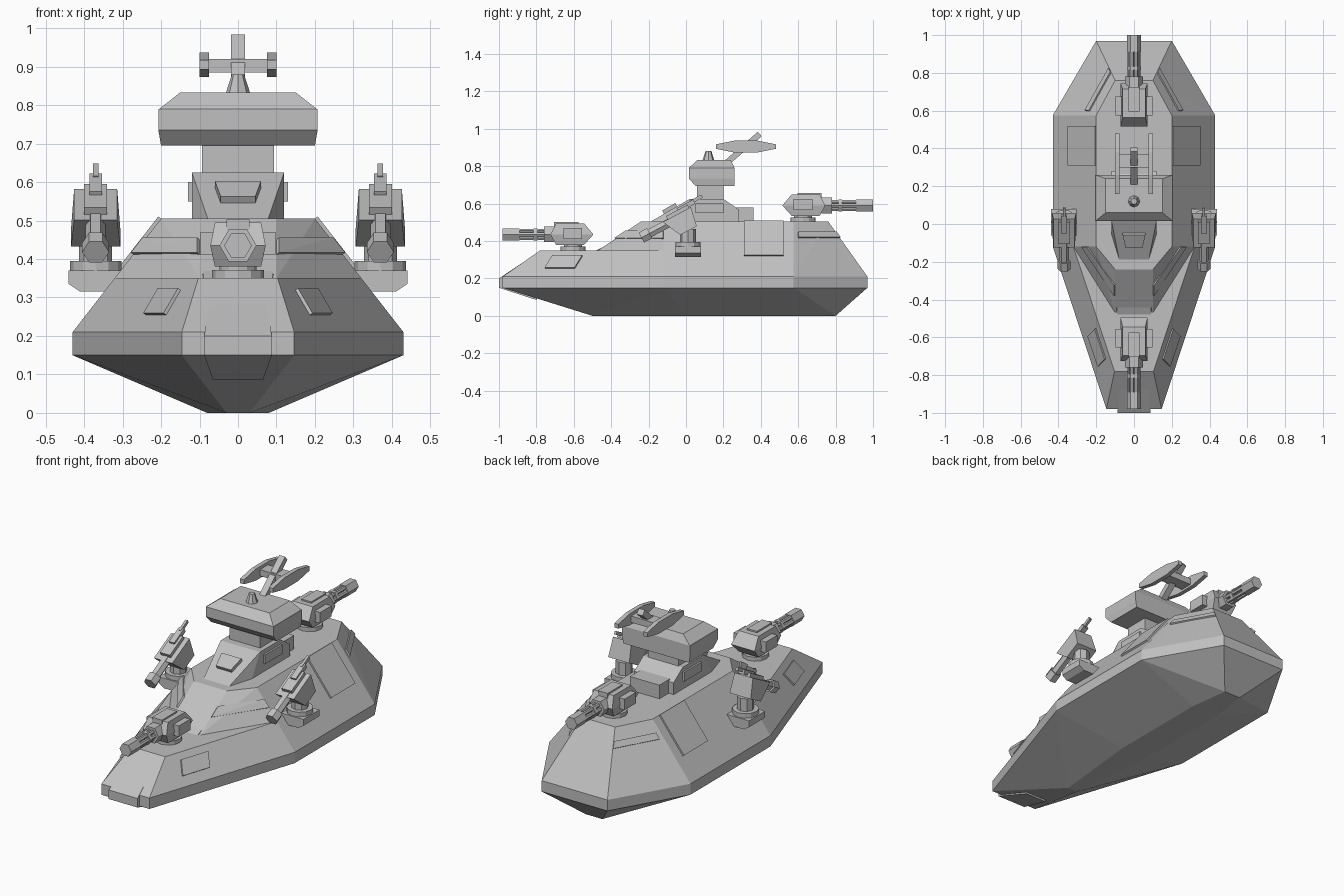
import bpy, bmesh, math
from mathutils import Matrix, Vector

cube = bpy.data.objects.get("Cube")
if cube:
    bpy.data.objects.remove(cube, do_unlink=True)

grey = (.53, .53, .53, 1)
paint = bpy.data.materials.new("hull_grey")
paint.use_nodes = True
paint.diffuse_color = grey
shader = next(node for node in paint.node_tree.nodes if node.type == 'BSDF_PRINCIPLED')
shader.inputs["Base Color"].default_value = grey
in_place = Matrix()
mirror = Matrix.Scale(-1, 4, (1, 0, 0))
sides = (("left", 1), ("right", -1))


def place(x, y, z, angle=0, axis='X'):
    return Matrix.Translation((x, y, z)) @ Matrix.Rotation(angle, 4, axis)


def solid(name, points, matrix=in_place):
    """Flat-faced convex block around the points."""
    bm = bmesh.new()
    for point in points:
        bm.verts.new(matrix @ Vector(point))
    bmesh.ops.remove_doubles(bm, verts=bm.verts[:], dist=.0001)
    bmesh.ops.convex_hull(bm, input=bm.verts[:])
    loose = [vert for vert in bm.verts if not vert.link_faces]
    bmesh.ops.delete(bm, geom=loose, context='VERTS')
    bmesh.ops.dissolve_limit(bm, angle_limit=.03, verts=bm.verts[:], edges=bm.edges[:])
    bmesh.ops.recalc_face_normals(bm, faces=bm.faces[:])
    mesh = bpy.data.meshes.new(name)
    bm.to_mesh(mesh)
    bm.free()
    mesh.materials.append(paint)
    bpy.context.collection.objects.link(bpy.data.objects.new(name, mesh))


def symmetric(name, points, matrix=in_place):
    """Convex block from the points and their mirror images in x."""
    points = [Vector(point) for point in points]
    solid(name, points + [mirror @ point for point in points], matrix)


def block(name, half, front, back, bottom, top, nose=0, tail=0, pinch=0, matrix=in_place):
    """Box whose top is drawn in at the front, back and sides."""
    symmetric(name, [(half, front, bottom), (half, back, bottom),
                     (half - pinch, front + nose, top),
                     (half - pinch, back - tail, top)], matrix)


def drum(name, start, end, radius, tip=None, count=6, matrix=in_place):
    """Round or polygonal bar between two points."""
    start, end = Vector(start), Vector(end)
    turn = (end - start).to_track_quat('Z', 'Y')
    points = []
    for centre, size in ((start, radius), (end, tip or radius)):
        for step in range(count):
            angle = math.tau * step / count
            points.append(centre + turn @ Vector((math.cos(angle), math.sin(angle), 0)) * size)
    solid(name, points, matrix)


def plate(name, corners, thickness=.009):
    """Thin raised panel on a sloped surface."""
    normal = (corners[1] - corners[0]).cross(corners[2] - corners[0]).normalized() * thickness
    return name, [p + n for p in corners for n in (normal, -normal)]


def band(name, first, second, low, high):
    """Panel on both sides, part of the way up between two sloping edges."""
    corners = [edge[0].lerp(edge[1], height) for edge in (first, second) for height in (low, high)]
    name, points = plate(name, corners)
    for side, sign in sides:
        solid(side + "_" + name, points, in_place if sign > 0 else mirror)


# Main hull stations and levels
chine, rail, shelf, deck = .15, .21, .35, .505
bow, waist, hip, stern = -.98, -.12, .575, .97
beam, top = .43, .2


def flank(y, z):
    """Point on the sloping hull side."""
    x = beam + (top - beam) * (z - rail) / (deck - rail)
    return Vector((x - max(0, waist - y) * .33, y, z))


# Hull
stem = flank(bow, rail).x
outline = [(stem, bow), (beam, waist), (beam, hip), (top, stern)]
keel = [(.03, -.5, 0), (.08, 0, 0), (.08, hip, 0), (.05, .8, 0)]
symmetric("lower_hull", keel + [(x, y, z) for x, y in outline for z in (chine, rail)])
symmetric("fore_deck", [flank(bow, rail), flank(waist, rail),
                        flank(-.78, shelf), flank(waist, shelf)])
shoulder = flank(waist, shelf), flank(waist, deck)
ramp = Vector((.1, -.47, shelf)), Vector((.1, -.24, deck))
hip_edge = flank(hip, rail), flank(hip, deck)
stern_edge = Vector((top, stern, rail)), Vector((.1, .76, deck))
symmetric("main_hull", [flank(waist, rail), *shoulder, *ramp, *hip_edge, *stern_edge])
symmetric("bow_plate", [(.065, -.79, .34), (.088, -1, .2), (.088, -1, chine),
                        (.065, -.8, .085), (.065, -.78, .12)])

# Hull panels
band("bow_hatch", (flank(-.78, rail), flank(-.6, deck)),
     (flank(-.62, rail), flank(-.44, deck)), .15, .37)
band("side_panel", (flank(.31, rail), flank(.31, deck)),
     (flank(.52, rail), flank(.52, deck)), .37, 1)
band("front_step", shoulder, ramp, .4, .65)
band("stern_step", [p.lerp(q, .1) for p, q in zip(hip_edge, stern_edge)], stern_edge, .7, .8)

# Superstructure
symmetric("front_ramp", [(.09, -.48, shelf), (.09, -.32, .42), (.1, -.2, .49),
                         (.12, -.1, .49), (.12, -.1, shelf)])
symmetric("tower", [(.07, -.25, .4), (.07, -.23, .48), (.12, -.1, .42), (.12, .02, .625),
                    (.12, .2, .625), (.12, .28, .57), (.12, .28, .5)])
slope = Vector((0, -.05, .59)), Vector((0, -.12, .55))
across = Vector((.06, 0, 0)), Vector((.045, 0, 0))
solid(*plate("tower_hatch", [p + side * q for p, q in zip(slope, across) for side in (1, -1)], .015))
block("tower_window", half=.13, front=.05, back=.2, bottom=.55, top=.6)
block("rear_ledge", half=.09, front=.25, back=.36, bottom=deck, top=.58)
block("neck", half=.093, front=.06, back=.2, bottom=.6, top=.7)
eaves, roof = .735, .79
block("bridge_floor", half=.2, front=.05, back=.26, bottom=.695, top=eaves,
      nose=-.035, pinch=-.007)
block("bridge_band", half=.207, front=.015, back=.26, bottom=eaves, top=roof)
block("bridge_roof", half=.205, front=.015, back=.26, bottom=roof, top=.833,
      nose=.045, tail=.02, pinch=.055)
drum("bridge_beacon", (0, .12, .83), (0, .12, .88), radius=.032, tip=.016, count=8)

# Sensor mast
block("mast_strut", half=.018, front=-.12, back=.125, bottom=-.016, top=.016,
      matrix=place(0, .3, .89, math.radians(41)))
block("mast_crossbar", half=.08, front=.3, back=.37, bottom=.885, top=.92)
for side, sign in sides:
    pod = [(x, end * reach, face * height) for x in (-.012, .012)
           for reach, height in ((.16, .012), (.06, .032))
           for end in (1, -1) for face in (1, -1)]
    solid(side + "_mast_pod", pod, place(sign * .088, .32, .905))


# Rotary gun turrets on the centreline
def deck_turret(tag, y, z, angle):
    at = place(0, y, z, angle, 'Z')
    bore = .085
    drum(tag + "_turret_base", (0, 0, 0), (0, 0, .022), radius=.067, count=12, matrix=at)
    drum(tag + "_turret_pivot", (0, 0, 0), (0, 0, .06), radius=.048, count=12, matrix=at)
    block(tag + "_turret_hood", half=.072, front=-.12, back=.11, bottom=bore, top=.145,
          nose=.03, tail=.05, pinch=.012, matrix=at)
    block(tag + "_turret_cradle", half=.06, front=-.09, back=.06, bottom=.03, top=bore,
          nose=-.03, tail=-.05, pinch=-.012, matrix=at)
    block(tag + "_turret_sight", half=.03, front=-.1, back=.03, bottom=.12, top=.153, matrix=at)
    block(tag + "_turret_cheeks", half=.098, front=-.05, back=.05, bottom=.06, top=.12, matrix=at)
    for part, start, end, radius in (("sleeve", -.1, -.155, .048), ("collar", -.19, -.21, .036),
                                     ("muzzle", -.285, -.375, .036)):
        drum(tag + "_gun_" + part, (0, start, bore), (0, end, bore), radius, matrix=at)
    for step in range(6):
        turn = math.tau * step / 6
        x, height = .023 * math.cos(turn), bore + .023 * math.sin(turn)
        drum(tag + "_gun_barrel", (x, -.14, height), (x, -.37, height), radius=.011, matrix=at)


deck_turret("front", -.605, shelf, 0)
deck_turret("rear", .625, deck, math.pi)

# Tilted side guns on sponsons
for side, sign in sides:
    at = place(sign * .37, .01, .335)
    block(side + "_sponson_keel", half=.04, front=-.07, back=.07, bottom=-.02, top=0,
          pinch=-.03, matrix=at)
    block(side + "_sponson", half=.07, front=-.07, back=.07, bottom=0, top=.035, matrix=at)
    drum(side + "_sponson_ring", (0, 0, 0), (0, 0, .06), radius=.067, count=12, matrix=at)
    drum(side + "_sponson_pivot", (0, 0, 0), (0, 0, .13), radius=.043, count=8, matrix=at)
    at = place(sign * .37, -.01, .5, math.radians(28))
    bore = .035
    block(side + "_gun_body", half=.064, front=-.05, back=.05, bottom=-.05, top=.055,
          nose=-.05, tail=-.02, pinch=.008, matrix=at)
    block(side + "_gun_top", half=.03, front=-.07, back=.06, bottom=.05, top=.075, matrix=at)
    drum(side + "_gun_sleeve", (0, 0, bore), (0, -.2, bore), radius=.026, matrix=at)
    drum(side + "_gun_muzzle", (0, -.19, bore), (0, -.24, bore), radius=.035, matrix=at)
    block(side + "_gun_fin", half=.016, front=0, back=.1, bottom=.06, top=.085, matrix=at)
    block(side + "_gun_aerial", half=.007, front=.08, back=.15, bottom=.07, top=.088, matrix=at)
